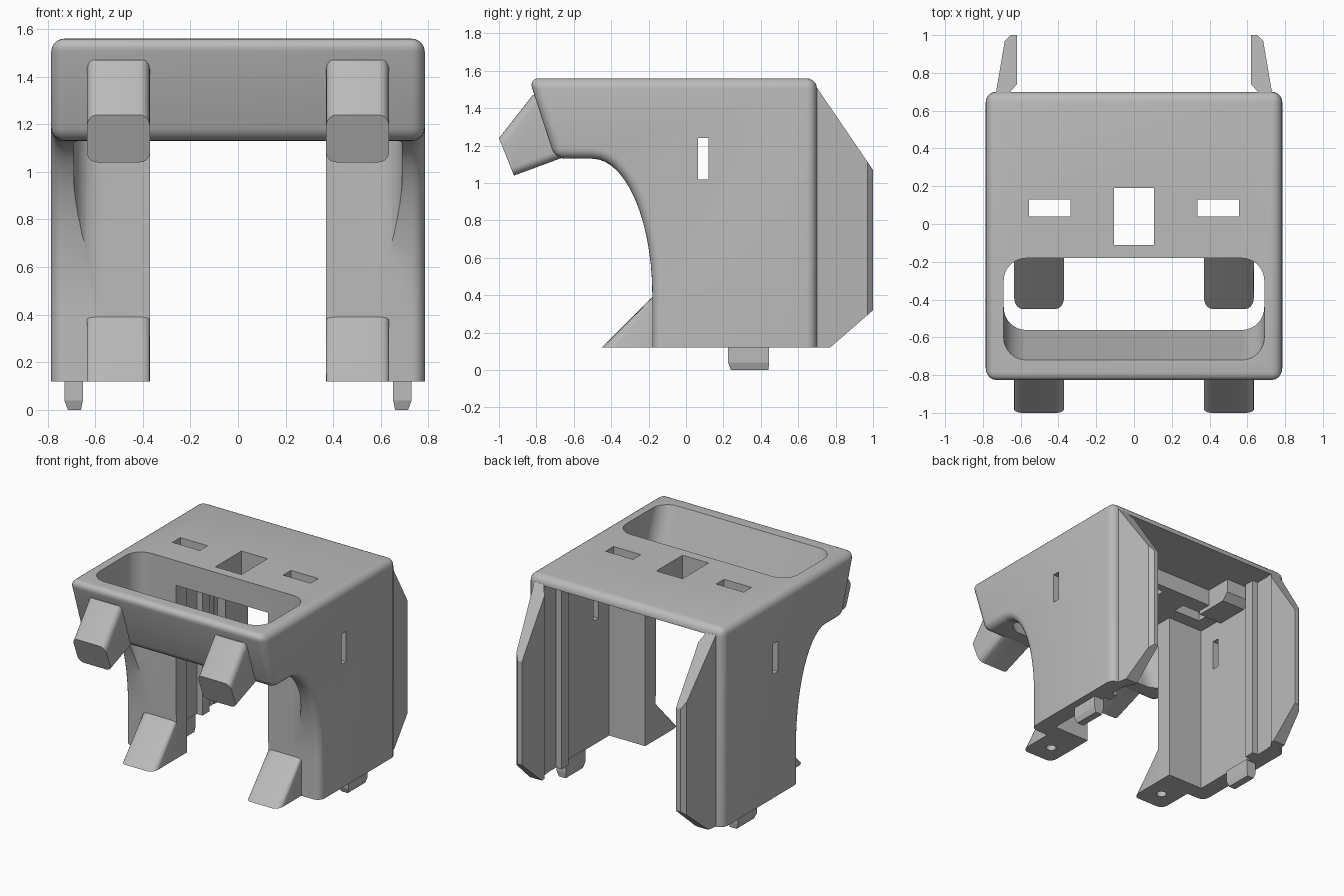
import bpy, bmesh, math
from mathutils import Vector

cube = bpy.data.objects.get("Cube")
if cube:
    bpy.data.objects.remove(cube, do_unlink=True)

grey = bpy.data.materials.new("plain grey")
grey.use_nodes = True
grey.diffuse_color = (0.5, 0.5, 0.5, 1)
grey.node_tree.nodes["Principled BSDF"].inputs["Base Color"].default_value = (0.5, 0.5, 0.5, 1)


def finish(bm, name):
    bmesh.ops.recalc_face_normals(bm, faces=bm.faces[:])
    mesh = bpy.data.meshes.new(name)
    bm.to_mesh(mesh)
    bm.free()
    mesh.materials.append(grey)
    ob = bpy.data.objects.new(name, mesh)
    bpy.context.collection.objects.link(ob)
    return ob


def loft(rings):
    """Closed solid through rings of matching points."""
    bm = bmesh.new()
    loops = [[bm.verts.new(p) for p in ring] for ring in rings]
    n = len(loops[0])
    for a, b in zip(loops, loops[1:]):
        for i in range(n):
            j = (i + 1) % n
            bm.faces.new((a[i], a[j], b[j], b[i]))
    bm.faces.new(loops[0])
    bm.faces.new(loops[-1])
    bmesh.ops.recalc_face_normals(bm, faces=bm.faces[:])
    return bm


def prism(profile, x0, x1):
    """Side profile (y, z) extruded across x."""
    return loft([[(x, y, z) for y, z in profile] for x in (x0, x1)])


def box(x0, x1, y0, y1, z0, z1):
    return prism([(y0, z0), (y1, z0), (y1, z1), (y0, z1)], x0, x1)


def round_edges(bm, rule, size, segments=5):
    edges = [e for e in bm.edges if rule(e.verts[0].co, e.verts[1].co)]
    bmesh.ops.bevel(bm, geom=edges, offset=size, segments=segments, profile=0.5,
                    affect='EDGES', clamp_overlap=False)


def activate(ob):
    bpy.ops.object.select_all(action='DESELECT')
    ob.select_set(True)
    bpy.context.view_layer.objects.active = ob


def cut(ob, bm):
    cutter = finish(bm, "cutter")
    cutter.hide_render = True
    activate(ob)
    mod = ob.modifiers.new("cut", 'BOOLEAN')
    mod.operation = 'DIFFERENCE'
    mod.solver = 'EXACT'
    mod.object = cutter
    bpy.ops.object.modifier_apply(modifier=mod.name)
    bpy.data.objects.remove(cutter, do_unlink=True)


def smooth(ob):
    activate(ob)
    bpy.ops.object.shade_smooth_by_angle(angle=math.radians(30))


def rounded_rect(x, y0, y1, r, z):
    pts = []
    for k, (cx, cy) in enumerate([(x - r, y1 - r), (r - x, y1 - r), (r - x, y0 + r), (x - r, y0 + r)]):
        for i in range(9):
            a = math.pi / 2 * (k + i / 8)
            pts.append((cx + r * math.cos(a), cy + r * math.sin(a), z))
    return pts


def cylinder(x, y, z0, z1, r):
    ring = [math.tau * i / 24 for i in range(24)]
    return loft([[(x + r * math.cos(a), y + r * math.sin(a), z) for a in ring] for z in (z0, z1)])


# Housing: side profile with a swept arch behind the overhanging front
arch = [(-0.5 + 0.32 * math.cos(a), 0.4 + 0.73 * math.sin(a))
        for a in (math.pi / 2 * i / 14 for i in range(15))]
profile = [(0.70, 0.12), (-0.18, 0.12)] + arch + [(-0.70, 1.13), (-0.84, 1.56), (0.70, 1.56)]
bm = prism(profile, -0.785, 0.785)


def housing_edge(a, b):
    if abs(a.x - b.x) < 0.01:
        return a.z > 0.13 or b.z > 0.13
    return a.z > 1.1 and not -0.6 < a.y < -0.1


round_edges(bm, housing_edge, 0.055)
housing = finish(bm, "housing")

# Cavity, front gap, and slanted front pocket
cut(housing, prism([(-0.06, 0), (0.9, 0), (0.9, 1.5), (0.25, 1.5), (0.25, 1.38), (-0.06, 1.38)],
                   -0.66, 0.66))
cut(housing, box(-0.37, 0.37, -0.4, 0.1, 0, 1.38))
cut(housing, loft([rounded_rect(0.69, y, -0.181, 0.12, z)
                   for y, z in [(-0.55, 0.395), (-0.55, 1.1), (-0.735, 1.6)]]))

# Roof window, strap slits and side slots
cut(housing, box(-0.105, 0.105, -0.11, 0.19, 1.2, 1.7))
for s in (-1, 1):
    cut(housing, box(s * 0.335, s * 0.555, 0.04, 0.13, 1.2, 1.7))
    cut(housing, box(s * 0.5, s * 0.9, 0.065, 0.12, 1.02, 1.24))
smooth(housing)

for s, side in ((1, "left"), (-1, "right")):
    # Rear wing, tapering away from the wall
    bm = prism([(0.66, 0.12), (0.77, 0.12), (1.0, 0.32), (1.0, 1.07), (0.70, 1.51), (0.66, 1.51)], 0, 1)
    for cut_y in (0.70, 0.74, 0.97):
        bmesh.ops.bisect_plane(bm, geom=bm.verts[:] + bm.edges[:] + bm.faces[:],
                               plane_co=Vector((0, cut_y, 0)), plane_no=Vector((0, 1, 0)))
    for v in bm.verts:
        if v.co.x > 0.5:
            v.co.x = s * (0.73 - 0.17 * max(0, v.co.y - 0.70) - (0.025 if v.co.y > 0.98 else 0))
        else:
            v.co.x = s * (0.62 if v.co.y > 0.73 else 0.655)
    finish(bm, side + "_rear_wing")

    # Upper front arm with rounded long edges
    bm = prism([(-0.74, 1.46), (-0.82, 1.47), (-1.0, 1.24), (-0.92, 1.04), (-0.67, 1.132), (-0.62, 1.15)],
               s * 0.37, s * 0.635)
    round_edges(bm, lambda a, b: abs(a.x - b.x) < 0.01 and abs(a.y - b.y) > 0.15
                and min(a.y, b.y) < -0.9, 0.045)
    smooth(finish(bm, side + "_upper_arm"))

    # Lower front foot with a screw hole
    bm = prism([(-0.17, 0.12), (-0.45, 0.12), (-0.18, 0.39), (-0.17, 0.39)], s * 0.37, s * 0.635)
    round_edges(bm, lambda a, b: abs(a.x - b.x) < 0.01 and abs(a.y - b.y) > 0.2
                and abs(a.z - b.z) > 0.2, 0.045)
    foot = finish(bm, side + "_foot")
    cut(foot, cylinder(s * 0.5, -0.3, 0.05, 0.2, 0.035))
    smooth(foot)

    # Tapered locating peg below the wall
    rings = []
    for x0, x1, y0, y1, z in [(0.66, 0.715, 0.24, 0.44, 0), (0.652, 0.73, 0.225, 0.445, 0.04),
                              (0.652, 0.73, 0.225, 0.445, 0.13)]:
        rings.append([(s * x0, y0, z), (s * x1, y0, z), (s * x1, y1, z), (s * x0, y1, z)])
    finish(loft(rings), side + "_peg")

    # Inner guide rib and roof corner block
    finish(box(s * 0.615, s * 0.67, 0.47, 0.55, 0.12, 1.51), side + "_guide_rib")
    finish(prism([(0.15, 1.51), (0.15, 1.35), (0.40, 1.35), (0.45, 1.40), (0.45, 1.51)],
                 s * 0.47, s * 0.67), side + "_corner_block")
